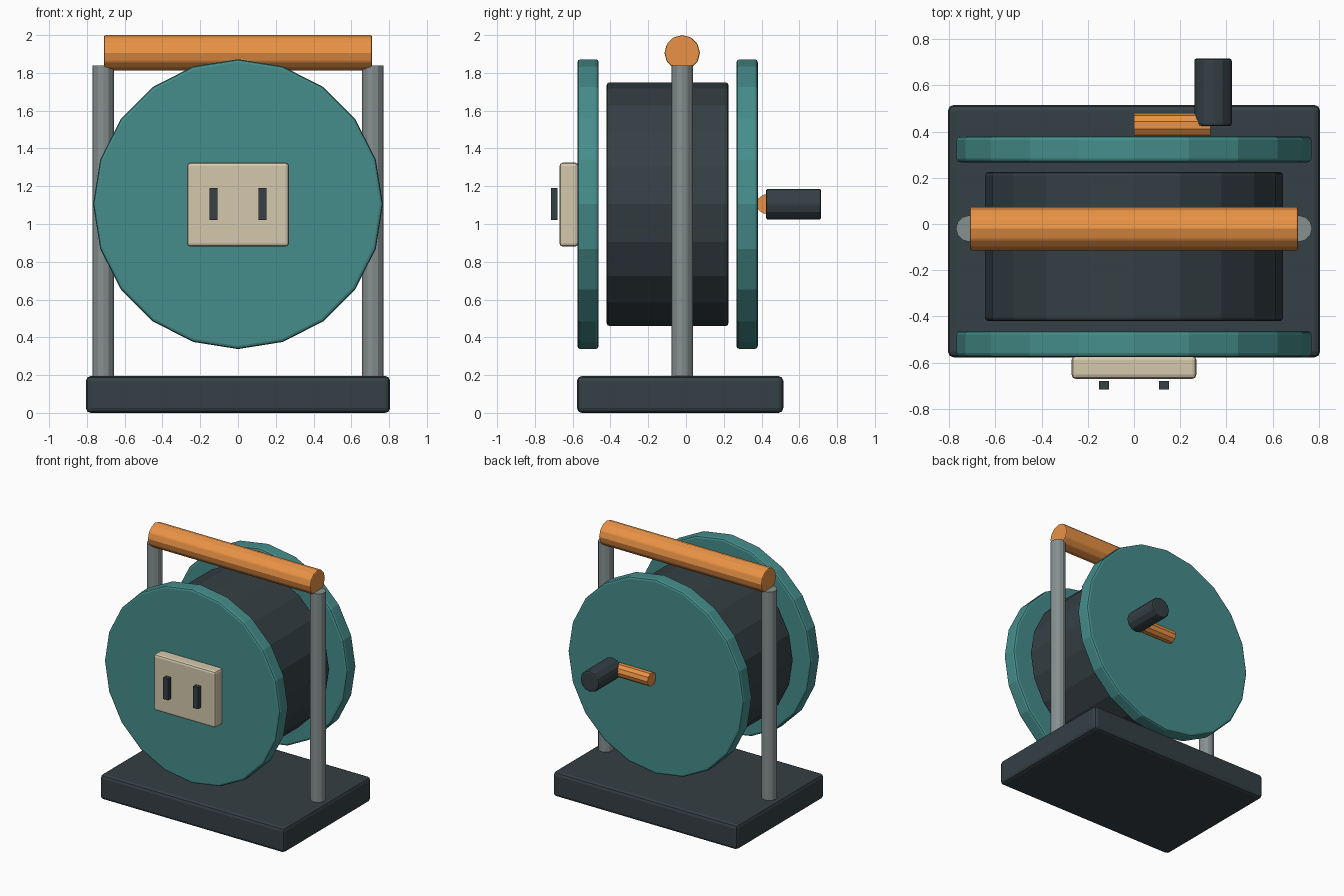
import bpy
from math import pi

if "Cube" in bpy.data.objects:
    bpy.data.objects.remove(bpy.data.objects["Cube"])


def material(name, color):
    m = bpy.data.materials.new(name)
    m.diffuse_color = (*color, 1)
    m.use_nodes = True
    m.node_tree.nodes["Principled BSDF"].inputs["Base Color"].default_value = m.diffuse_color
    return m


DARK = material("charcoal", (0.035, 0.05, 0.058))
TEAL = material("teal", (0.06, 0.27, 0.26))
ORANGE = material("orange", (0.82, 0.29, 0.06))
STEEL = material("steel", (0.24, 0.28, 0.28))
CREAM = material("cream", (0.66, 0.58, 0.42))


def finish(name, mat, bevel):
    ob = bpy.context.object
    ob.name = ob.data.name = name
    ob.data.materials.append(mat)
    if bevel:
        mod = ob.modifiers.new("bevel", "BEVEL")
        mod.width = bevel
        mod.segments = 2
    return ob


def box(name, lo, hi, mat, bevel=0.0):
    bpy.ops.mesh.primitive_cube_add(size=1, location=[(a + b) / 2 for a, b in zip(lo, hi)])
    bpy.context.object.scale = [b - a for a, b in zip(lo, hi)]
    bpy.ops.object.transform_apply(location=False, rotation=False, scale=True)
    return finish(name, mat, bevel)


def cylinder(name, axis, start, end, center, radius, sides, mat, bevel=0.0):
    """Cylinder along an axis; center gives the other two coordinates in order."""
    loc = list(center)
    loc.insert("xyz".index(axis), (start + end) / 2)
    rot = {"x": (0, pi / 2, 0), "y": (pi / 2, 0, 0), "z": (0, 0, 0)}[axis]
    bpy.ops.mesh.primitive_cylinder_add(vertices=sides, radius=radius, depth=end - start,
                                        location=loc, rotation=rot)
    return finish(name, mat, bevel)


AXLE_Z = 1.105
MID_Y = -0.02

# Base slab
box("base", (-0.805, -0.577, 0), (0.805, 0.515, 0.195), DARK, 0.025)

# Cable drum between two flanges
cylinder("drum", "y", -0.42, 0.225, (0, AXLE_Z), 0.645, 20, DARK, 0.015)
cylinder("front_flange", "y", -0.575, -0.462, (0, AXLE_Z), 0.767, 20, TEAL, 0.016)
cylinder("back_flange", "y", 0.267, 0.38, (0, AXLE_Z), 0.767, 20, TEAL, 0.016)

# Frame posts and carrying handle
for side, x in (("left", -0.713), ("right", 0.713)):
    cylinder(side + "_post", "z", 0.18, 1.84, (x, MID_Y), 0.057, 12, STEEL)
cylinder("handle", "x", -0.71, 0.71, (MID_Y, 1.906), 0.094, 12, ORANGE, 0.008)

# Socket plate with two slots
box("socket_plate", (-0.27, -0.67, 0.88), (0.27, -0.57, 1.325), CREAM, 0.018)
for side, x in (("left", -0.13), ("right", 0.13)):
    box(side + "_slot", (x - 0.022, -0.716, 1.02), (x + 0.022, -0.679, 1.19), DARK)

# Winding crank
cylinder("crank_arm", "x", 0, 0.33, (0.427, AXLE_Z), 0.053, 10, ORANGE)
cylinder("crank_grip", "y", 0.423, 0.716, (0.342, AXLE_Z), 0.083, 12, DARK, 0.012)
